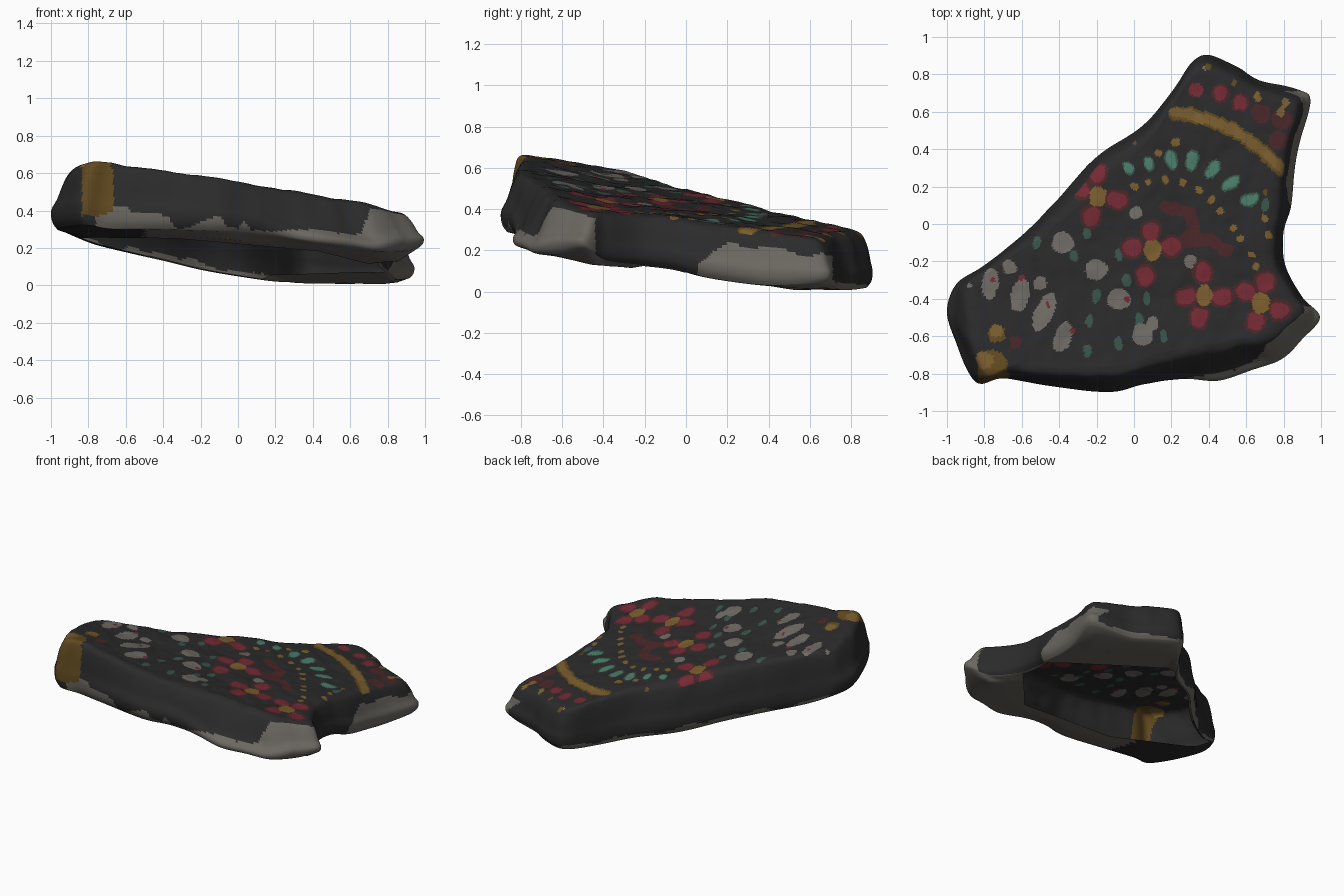
import bpy, math
from mathutils import Vector, noise

if "Cube" in bpy.data.objects:
    bpy.data.objects.remove(bpy.data.objects["Cube"])

# ---------- colours ----------
COLOURS = {
    "black_stone": (0.024, 0.024, 0.025), "bare_grey": (0.148, 0.138, 0.12),
    "red": (0.18, 0.023, 0.035), "dark_red": (0.07, 0.02, 0.022),
    "gold": (0.195, 0.112, 0.027), "dark_gold": (0.12, 0.068, 0.014),
    "teal": (0.07, 0.21, 0.145), "dark_green": (0.04, 0.092, 0.07),
    "cream": (0.16, 0.147, 0.132)}
NAMES = list(COLOURS)
IDX = {n: i for i, n in enumerate(NAMES)}

# ---------- outline: x, y, rim height, shoulder inset ----------
OUTLINE = [
    (.995, -.50, .20, .075), (.90, -.39, .15, .025), (.81, -.22, .13, .02), (.80, -.05, .11, .02),
    (.84, .10, .07, .04), (.86, .30, .04, .05), (.89, .45, .03, .06), (.945, .66, .04, .07),
    (.88, .72, .03, .04), (.67, .77, .01, .02), (.55, .84, .01, .02), (.40, .905, .02, .02),
    (.31, .865, .02, .02), (.21, .72, .02, .02), (.05, .53, .04, .02), (-.20, .36, .08, .02),
    (-.42, .12, .13, .02), (-.60, -.06, .17, .02), (-.80, -.22, .22, .02), (-.95, -.32, .28, .05),
    (-1.0, -.47, .30, .07), (-.95, -.65, .31, .05), (-.88, -.80, .32, .03), (-.82, -.855, .32, .03),
    (-.70, -.825, .30, .02), (-.50, -.86, .30, .04), (-.15, -.90, .29, .06), (.05, -.86, .28, .06),
    (.25, -.83, .25, .07), (.45, -.84, .22, .12), (.62, -.785, .20, .12), (.78, -.73, .18, .10),
    (.90, -.62, .18, .09)]
# edge of the opening in the underside
OPENING = [(.81, .06), (.45, .33), (.08, .60), (-.45, .3), (-1, -.2), (-.78, -.42),
           (-.33, -.63), (.43, -.58), (.62, -.36), (.79, -.17)]
# top of the bare grey strip along the front: x, z
STRIP = [(-.76, .42), (-.60, .42), (-.55, .385), (-.38, .375), (-.33, .31), (-.26, .315), (-.18, .345),
         (-.10, .375), (-.06, .315), (0, .30), (.03, .345), (.07, .295), (.20, .29), (.35, .295),
         (.45, .305), (.58, .275), (.66, .275), (.71, .42)]
CENTRE = Vector((.10, -.12))


def spline(a, b, c, d, t):
    """Catmull-Rom through b and c."""
    return tuple(.5 * (2 * q + (r - p) * t + (2 * p - 5 * q + 4 * r - s) * t * t
                       + (3 * q - p - 3 * r + s) * t ** 3) for p, q, r, s in zip(a, b, c, d))


def wave(x, y, f, seed=0.0):
    return noise.noise(Vector((x * f, y * f, seed)))


def top_z(x, y):
    front_lift = .08 * max(0, -.4 - y)
    return .443 - .13 * x - .118 * y + front_lift + .010 * wave(x, y, 5) + .005 * wave(x, y, 14, 3)


def strip_z(x):
    for (x0, z0), (x1, z1) in zip(STRIP, STRIP[1:]):
        if x0 <= x <= x1:
            return z0 + (z1 - z0) * (x - x0) / (x1 - x0)
    return 0


def opening_point(p):
    """Where the line from the centre to p meets the opening (never beyond p)."""
    d = p - CENTRE
    best = .97
    for a, b in zip(OPENING, OPENING[1:] + OPENING[:1]):
        a, b = Vector(a) - CENTRE, Vector(b) - CENTRE
        e = b - a
        den = d.cross(e)
        if abs(den) > 1e-9:
            t, u = a.cross(e) / den, a.cross(d) / den
            if t > 0 and 0 <= u <= 1:
                best = min(best, t)
    return CENTRE + d * best


# ---------- paint: blobs are (x, y, rx, ry, angle, colour), first match wins ----------
blobs = []


def dots(colour, rx, ry, points, aim=None):
    for x, y in points:
        a = math.atan2(y - aim[1], x - aim[0]) - math.pi / 2 if aim else 0
        blobs.append((x, y, rx, ry, a, colour))


def stroke(colour, width, points):
    for (x0, y0), (x1, y1) in zip(points, points[1:]):
        n = max(2, int(math.hypot(x1 - x0, y1 - y0) / .02))
        dots(colour, width, width, [(x0 + (x1 - x0) * i / n, y0 + (y1 - y0) * i / n) for i in range(n + 1)])


def flower(x, y, petals):
    """Gold heart, red petals with darker edges."""
    dots("gold", .048, .056, [(x, y)])
    dots("red", .044, .052, petals, (x, y))
    dots("dark_red", .060, .068, petals, (x, y))


flower(.10, -.14, [(.09, -.04), (-.01, -.13), (.20, -.12), (.06, -.28)])
flower(.38, -.38, [(.37, -.26), (.28, -.39), (.47, -.39), (.35, -.50)])
flower(.68, -.42, [(.70, -.31), (.60, -.36), (.78, -.46), (.65, -.52)])
flower(-.195, .145, [(-.20, .27), (-.29, .19), (-.23, .04), (-.09, .13)])

# end band with its row of dots
stroke("gold", .026, [(.21, .60), (.35, .575), (.54, .50), (.68, .40), (.80, .29)])
stroke("dark_gold", .038, [(.22, .59), (.35, .575), (.54, .50), (.68, .40), (.79, .29)])
dots("red", .035, .038, [(.33, .72), (.46, .70), (.57, .65)])
dots("gold", .022, .03, [(.66, .68), (.81, .65), (.79, .60)])
dots("dark_red", .052, .052, [(.46, .70), (.57, .65), (.68, .59), (.77, .45), (.79, .56)])
dots("dark_gold", .018, .02, [(.54, .75), (.40, .84)])
dots("cream", .014, .012, [(.38, .835)])

# arcs around the squiggle
HUB = (.25, -.02)
SMALL_LEAVES = [(-.03, .30), (.08, .32)]
BIG_LEAVES = [(.20, .34), (.31, .34), (.42, .29), (.52, .22), (.62, .13)]
dots("teal", .022, .032, SMALL_LEAVES, HUB)
dots("teal", .027, .05, BIG_LEAVES, HUB)
dots("dark_green", .028, .040, SMALL_LEAVES, HUB)
dots("dark_green", .036, .058, BIG_LEAVES, HUB)
dots("gold", .02, .02, [(0, .2), (.08, .225), (.17, .235), (.26, .22), (.35, .185), (.41, .13),
                        (.46, .07), (.53, -.02), (.57, -.08), (.63, -.16), (.65, -.23),
                        (.70, .03), (.72, -.06), (.13, .38), (.22, .44)])
dots("dark_gold", .014, .018, [(.0, .44), (-.74, -.17), (.70, .17)])
stroke("dark_red", .034, [(.17, .09), (.30, .06), (.32, -.04), (.27, -.09), (.40, -.08), (.49, -.14)])

# tiny red touches, pale pebbles and green leaves
dots("red", .014, .018, [(-.60, -.29), (-.46, -.43), (-.33, -.57), (-.04, -.40), (-.75, -.30)])
for bx, by, rx, ry, ang in [(-.77, -.32, .048, .085, -.1), (-.61, -.385, .052, .09, -.15),
                            (-.48, -.47, .05, .11, -.45), (-.38, -.60, .045, .085, -.35),
                            (-.76, -.155, .03, .05, 0)]:
    blobs.append((bx, by, rx, ry, ang, "cream"))
dots("cream", .06, .057, [(-.38, -.10), (-.205, -.245), (-.08, -.40), (.045, -.59)])
dots("cream", .034, .036, [(.01, .06), (.30, -.20), (-.50, -.315), (-.665, -.23), (.10, -.53)])
dots("cream", .016, .016, [(-.88, -.33)])
dots("dark_green", .022, .035, [(-.47, .07), (-.52, -.10), (-.32, -.175), (-.25, -.05), (-.20, -.385),
                                (-.08, -.16), (-.04, -.30), (.07, -.40), (-.24, -.52), (-.08, -.64),
                                (.03, -.51), (.16, -.60), (-.25, -.68), (-.66, -.08), (.70, .10)])
dots("dark_red", .033, .036, [(-.63, -.63)])
dots("gold", .034, .032, [(-.735, -.57)])
dots("dark_gold", .045, .045, [(-.735, -.59)])
dots("gold", .05, .045, [(-.80, -.73)])
dots("dark_gold", .095, .085, [(-.77, -.76)])


def top_colour(x, y):
    x, y = x + .011 * wave(x, y, 18, 1), y + .011 * wave(x, y, 18, 9)
    for bx, by, rx, ry, a, col in blobs:
        dx, dy = x - bx, y - by
        if abs(dx) < .13 and abs(dy) < .13:
            u = dx * math.cos(a) + dy * math.sin(a)
            v = dy * math.cos(a) - dx * math.sin(a)
            if (u / rx) ** 2 + (v / ry) ** 2 < 1:
                return col
    return "black_stone"


def wall_colour(x, y, z, h):
    n = wave(x, y, 5, 2) + .25 * wave(x, y, 13, 5)
    if h < 0:                                    # underside lip
        return "black_stone" if x < -.5 else "bare_grey"
    if abs(x + .75) < .085 and y < -.70 and z > .38 + .05 * n:
        return "dark_gold"
    if x > .70 and y < -.44:                     # broken right tip
        limit = .90 + .2 * n
    elif y < -.5 and x > -.76:                   # front
        limit = 1 if z < strip_z(x) + .015 * n else 0
    elif x > .78 and .06 < y < .71:              # right flank
        limit = .66 + .2 * n - .5 * max(0, .2 - y) / .14
    elif y > .6:                                 # far end
        limit = .10 + .1 * n
    elif x < .2 and y > -.3:                     # back left
        limit = .08 + .14 * n
    else:
        limit = -1
    return "bare_grey" if h < limit else "black_stone"


# ---------- stone shell with a partly open underside ----------
columns = []
count = len(OUTLINE)
for i in range(count):
    a, b, c, d = (OUTLINE[(i + k - 1) % count] for k in range(4))
    steps = max(3, math.ceil(math.hypot(c[0] - b[0], c[1] - b[1]) / .013))
    columns += [spline(a, b, c, d, s / steps) for s in range(steps)]
N = len(columns)

# wall profile: height fraction, fixed inset, share of the shoulder inset
PROFILE = [(0, .028, .1), (.12, .006, .03), (.30, 0, .05), (.48, .004, .45), (.72, .012, .75),
           (.90, .028, .95), (.97, .05, 1), (1, .085, 1)]
profile = []
for i in range(len(PROFILE) - 1):
    p = [PROFILE[min(max(i + k, 0), len(PROFILE) - 1)] for k in (-1, 0, 1, 2)]
    profile += [spline(*p, s / 4) for s in range(4)]
profile.append(PROFILE[-1])

TOP_RINGS, LIP_RINGS = 75, 6
walls = []
for h, fixed, share in profile:
    for x, y, zb, inset in columns:
        p = Vector((x, y))
        off = fixed + share * inset + .014 * h * wave(x * 1.3, y + h * .25, 6, 7)
        p += (CENTRE - p).normalized() * off
        # the ledge sits lower along the front right
        ledge = min(1, max(0, (x - .12) / .2)) * min(1, max(0, (.88 - x) / .15)) if y < -.6 else 0
        walls.append((p.x, p.y, zb + (top_z(p.x, p.y) - zb) * h ** (1 + .6 * ledge)))
verts, heights = [], []

# lip, from the opening out to the rim
for r in range(LIP_RINGS, 0, -1):
    t = r / LIP_RINGS
    for x, y, z in walls[:N]:
        p = Vector((x, y))
        q = p.lerp(opening_point(p), t)
        floor = max(.008, .13 - .08 * q.x - .15 * q.y + (.02 if q.y > 0 else 0))
        verts.append((q.x, q.y, z + (floor - z) * min(1, (p - q).length / .12)))
        heights.append(-1)
verts += walls
heights += [h for h, _, _ in profile for _ in range(N)]

# top surface, closing in on the centre
for r in range(1, TOP_RINGS):
    for x, y, _ in walls[-N:]:
        p = Vector((x, y)).lerp(CENTRE, r / TOP_RINGS)
        verts.append((p.x, p.y, top_z(p.x, p.y)))
        heights.append(2)
verts.append((CENTRE.x, CENTRE.y, top_z(*CENTRE)))
heights.append(2)

rows = LIP_RINGS + len(profile) + TOP_RINGS - 1
faces = [(j * N + i, j * N + (i + 1) % N, (j + 1) * N + (i + 1) % N, (j + 1) * N + i)
         for j in range(rows - 1) for i in range(N)]
last = (rows - 1) * N
faces += [(last + i, last + (i + 1) % N, len(verts) - 1) for i in range(N)]

mesh = bpy.data.meshes.new("painted_stone")
mesh.from_pydata(verts, [], faces)
for name in NAMES:
    mat = bpy.data.materials.new(name)
    mat.diffuse_color = (*COLOURS[name], 1)
    mat.use_nodes = True
    mat.node_tree.nodes["Principled BSDF"].inputs["Base Color"].default_value = mat.diffuse_color
    mesh.materials.append(mat)
for poly in mesh.polygons:
    x, y, z = poly.center
    h = heights[poly.vertices[0]]
    colour = wall_colour(x, y, z, h) if h < .88 else top_colour(x, y)
    poly.material_index = IDX[colour]
    poly.use_smooth = True
stone = bpy.data.objects.new("painted_stone", mesh)
bpy.context.collection.objects.link(stone)
